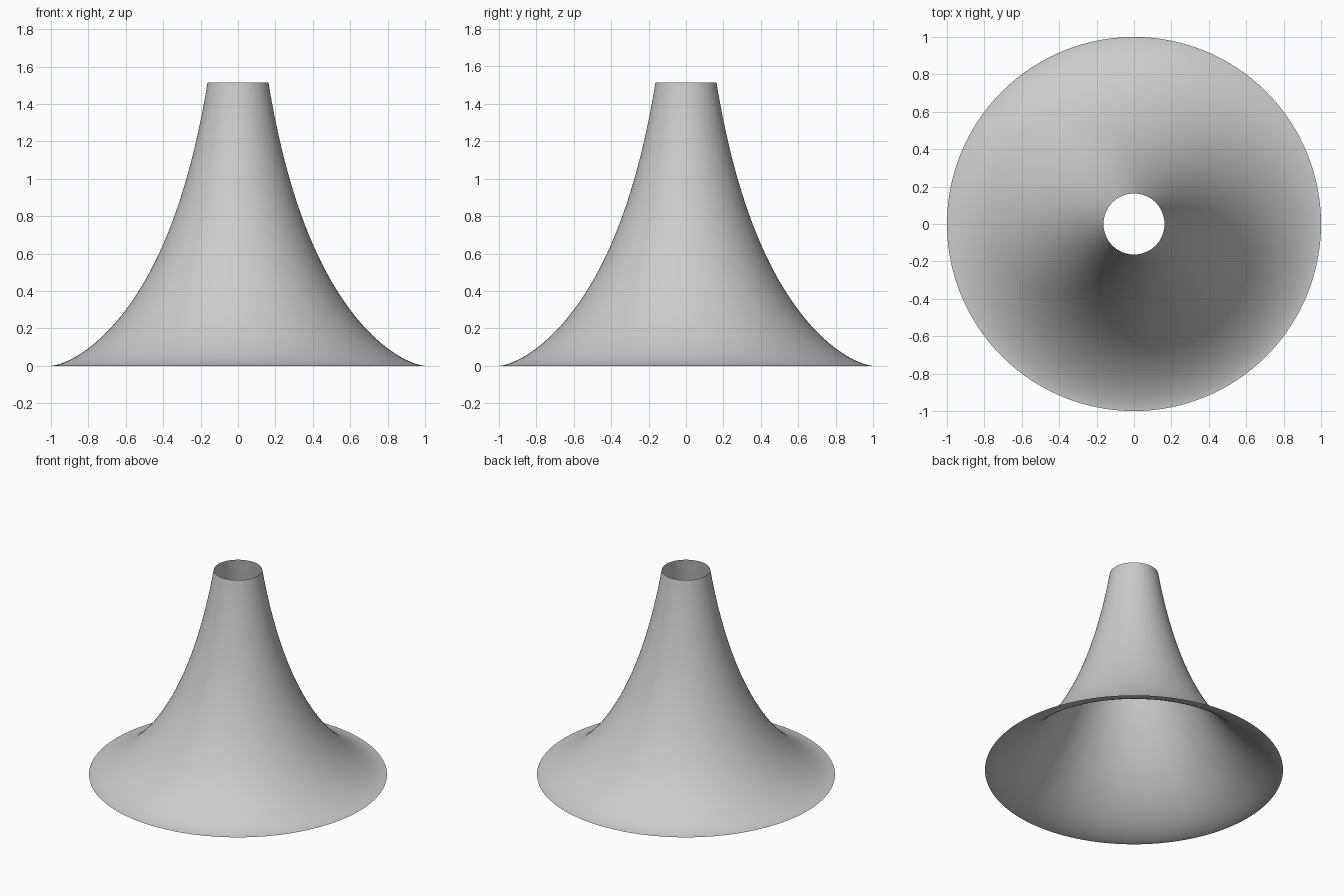
import bpy, bmesh
from math import cosh, tanh, cos, sin, tau

if "Cube" in bpy.data.objects:
    bpy.data.objects.remove(bpy.data.objects["Cube"])

SIDES, RINGS, U_MAX = 128, 64, 2.5

# Flared horn: a tractrix profile revolved about z, open at both ends
bm = bmesh.new()
rings = []
for i in range(RINGS + 1):
    u = U_MAX * i / RINGS
    r, z = 1 / cosh(u), u - tanh(u)
    rings.append([bm.verts.new((r * cos(tau * k / SIDES), r * sin(tau * k / SIDES), z))
                  for k in range(SIDES)])

# Skin between neighbouring rings, facing outward
for low, high in zip(rings, rings[1:]):
    for k in range(SIDES):
        n = (k + 1) % SIDES
        bm.faces.new((low[k], low[n], high[n], high[k])).smooth = True

mesh = bpy.data.meshes.new("flared_horn")
bm.to_mesh(mesh)
bm.free()
horn = bpy.data.objects.new("flared_horn", mesh)
bpy.context.collection.objects.link(horn)
